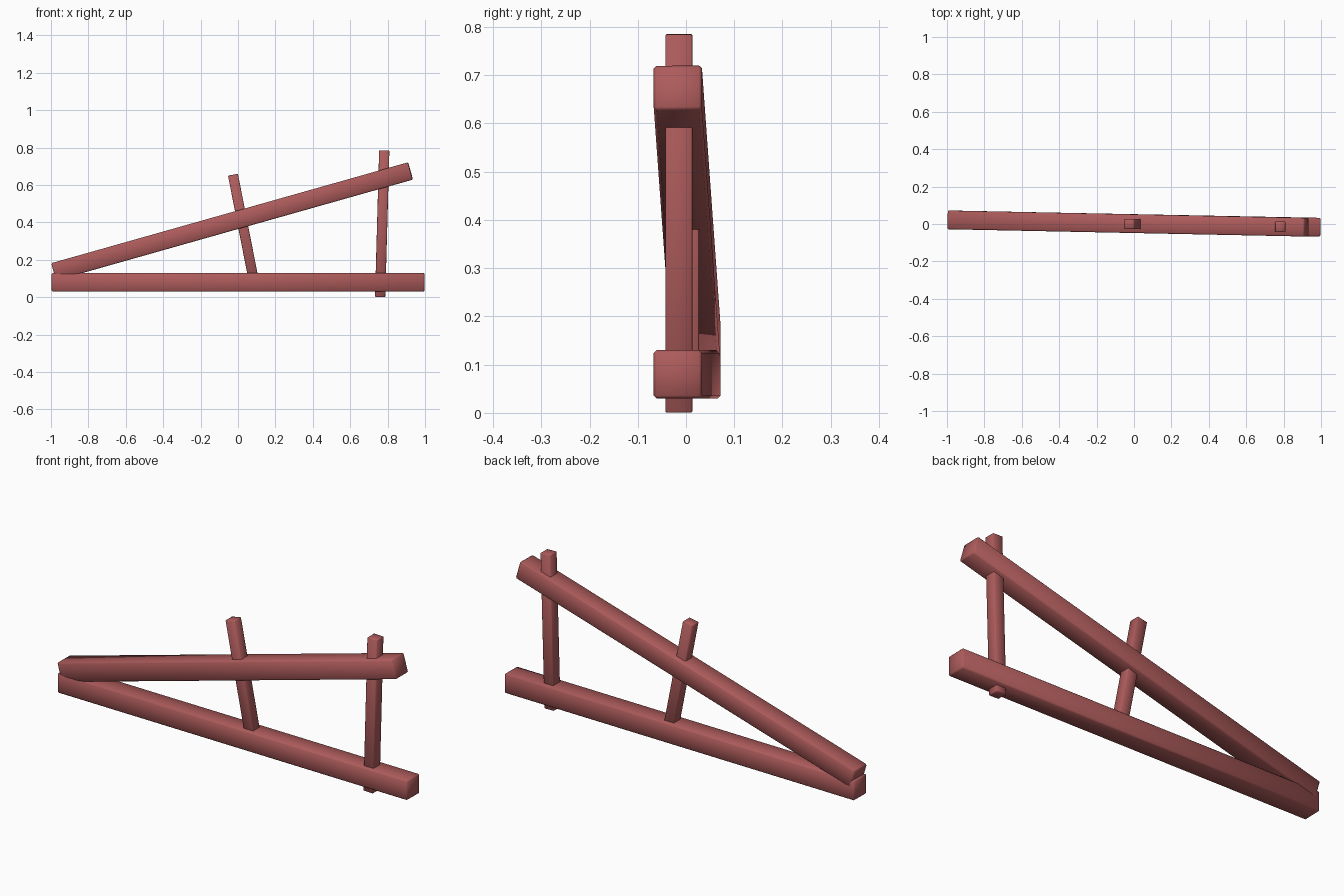
import bpy
import bmesh
import math
from mathutils import Vector, Matrix

old = bpy.data.objects.get("Cube")
if old:
    bpy.data.objects.remove(old, do_unlink=True)

wood = bpy.data.materials.new("red_brown_wood")
wood.use_nodes = True
colour = (0.42, 0.105, 0.105, 1)
wood.diffuse_color = colour
wood.node_tree.nodes["Principled BSDF"].inputs["Base Color"].default_value = colour


def beam(name, start, end, width, height, bevel):
    """Squared timber between two points; width runs sideways along y."""
    a, b = Vector(start), Vector(end)
    along = (b - a).normalized()
    up = along.cross(Vector((0, 1, 0))).normalized()
    side = up.cross(along)
    frame = Matrix((along, side, up)).transposed().to_4x4()
    frame.translation = (a + b) / 2

    bm = bmesh.new()
    bmesh.ops.create_cube(bm, size=1)
    bmesh.ops.scale(bm, vec=((b - a).length, width, height), verts=bm.verts)
    # Slightly worn edges
    bmesh.ops.bevel(bm, geom=bm.edges[:], offset=bevel, segments=1, affect='EDGES')
    bmesh.ops.transform(bm, matrix=frame, verts=bm.verts)
    bmesh.ops.recalc_face_normals(bm, faces=bm.faces)
    mesh = bpy.data.meshes.new(name)
    bm.to_mesh(mesh)
    bm.free()
    mesh.materials.append(wood)

    obj = bpy.data.objects.new(name, mesh)
    bpy.context.collection.objects.link(obj)
    bpy.ops.object.select_all(action='DESELECT')
    obj.select_set(True)
    bpy.context.view_layer.objects.active = obj
    bpy.ops.object.shade_smooth_by_angle(angle=math.radians(50))
    return obj


# Long rails meeting at one end
beam("bottom_rail", (-0.995, 0.022, 0.08), (0.997, -0.017, 0.08), 0.1, 0.1, 0.006)
beam("sloping_rail", (-0.985, 0.022, 0.136), (0.922, -0.017, 0.675), 0.1, 0.096, 0.006)

# Thin posts that pass through the rails
beam("end_post", (0.76, -0.015, 0.001), (0.782, -0.015, 0.785), 0.056, 0.055, 0.003)
beam("middle_post", (0.09, 0, 0.06), (-0.027, 0, 0.655), 0.054, 0.054, 0.003)
